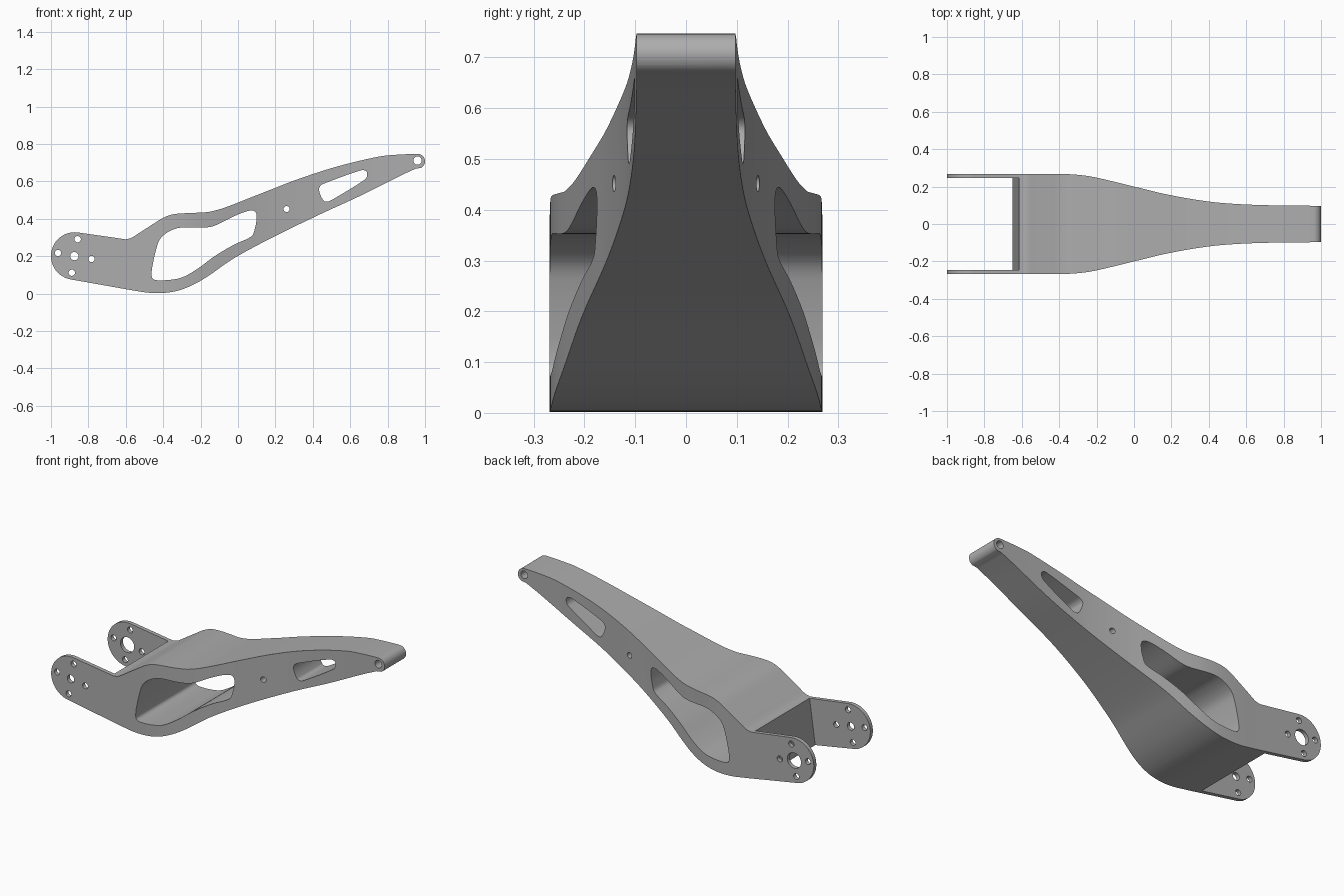
import bpy, bmesh, math
from mathutils import Vector
from mathutils.geometry import interpolate_bezier

if "Cube" in bpy.data.objects:
    bpy.data.objects.remove(bpy.data.objects["Cube"])

metal = bpy.data.materials.new("grey metal")
metal.use_nodes = True
grey = (0.42, 0.42, 0.42, 1)
metal.diffuse_color = grey
metal.node_tree.nodes["Principled BSDF"].inputs["Base Color"].default_value = grey


def smooth(points, closed=False, steps=6):
    """Smooth curve through the points, as a list of 2D points."""
    p = [Vector(q) for q in points]
    n = len(p)

    def tangent(i):
        if closed:
            return (p[(i + 1) % n] - p[i - 1]).normalized()
        return (p[min(i + 1, n - 1)] - p[max(i - 1, 0)]).normalized()

    out = []
    for i in range(n if closed else n - 1):
        a, b = p[i], p[(i + 1) % n]
        reach = (b - a).length / 3
        out += interpolate_bezier(a, a + tangent(i) * reach,
                                  b - tangent((i + 1) % n) * reach, b, steps + 1)[:-1]
    if not closed:
        out.append(p[-1])
    return [Vector(q[:2]) for q in out]


def arc(x, z, r, start, end, count=24):
    angles = [math.radians(start + (end - start) * i / count) for i in range(count + 1)]
    return [Vector((x + r * math.cos(a), z + r * math.sin(a))) for a in angles]


def extrude(name, outline, low, high, upright=False):
    """Prism along y from an x-z outline, or along z from an x-y outline."""
    place = (lambda q, d: (q[0], q[1], d)) if upright else (lambda q, d: (q[0], d, q[1]))
    bm = bmesh.new()
    face = bm.faces.new([bm.verts.new(place(q, low)) for q in outline])
    moved = bmesh.ops.extrude_face_region(bm, geom=[face])["geom"]
    shift = Vector(place((0, 0), high - low))
    bmesh.ops.translate(bm, vec=shift, verts=[v for v in moved if isinstance(v, bmesh.types.BMVert)])
    bmesh.ops.recalc_face_normals(bm, faces=bm.faces)
    mesh = bpy.data.meshes.new(name)
    bm.to_mesh(mesh)
    bm.free()
    mesh.materials.append(metal)
    obj = bpy.data.objects.new(name, mesh)
    bpy.context.collection.objects.link(obj)
    return obj


def combine(target, cutter, operation="DIFFERENCE"):
    cutter.hide_render = True
    mod = target.modifiers.new("cut", "BOOLEAN")
    mod.operation, mod.object, mod.solver = operation, cutter, "EXACT"
    bpy.context.view_layer.objects.active = target
    bpy.ops.object.modifier_apply(modifier=mod.name)
    bpy.data.objects.remove(cutter)


# Side outline: round ear end, humped top edge, rounded tip, curved underside
top_edge = smooth([(-.6, .29), (-.57, .298), (-.527, .325), (-.46, .368), (-.4, .405),
                   (-.355, .422), (-.31, .428), (-.205, .433), (-.15, .438), (-.07, .46),
                   (.115, .532), (.33, .615), (.54, .682), (.757, .733), (.86, .743), (.955, .747)])
underside = smooth([(.95, .668), (.864, .628), (.65, .521), (.435, .422), (.22, .318), (.06, .235),
                    (-.045, .174), (-.15, .1), (-.23, .052), (-.313, .018), (-.39, .004),
                    (-.473, .004), (-.58, .02)])
outline = (arc(-.873, .201, .127, 261, 82) + top_edge
           + arc(.96, .707, .04, 80, -60, 16) + underside)
arm = extrude("swing_arm", outline, -.4, .4)

# Plan outline: wide at the ears, narrowing to the tip
half = smooth([(-1.1, .268), (-.6, .268), (-.4, .268), (-.29, .262), (-.2, .248), (0, .2),
               (.19, .155), (.4, .12), (.565, .106), (.78, .099), (1.1, .097)])
plan = half + [Vector((q.x, -q.y)) for q in reversed(half)]
combine(arm, extrude("plan_cutter", plan, -.5, 1.2, True), "INTERSECT")

# Gap between the two ears, with a leaning end wall
gap = [(-1.2, -.2), (-.682, -.2), (-.585, .5), (-1.2, .5)]
combine(arm, extrude("gap_cutter", gap, -.245, .245))

# Large and small windows through the arm
large = [(-.462, .1), (-.457, .15), (-.43, .262), (-.41, .3), (-.365, .334), (-.31, .352),
         (-.18, .353), (-.125, .363), (-.02, .414), (.06, .443), (.092, .438), (.1, .405),
         (.088, .34), (.072, .306), (-.02, .262), (-.125, .2), (-.21, .137), (-.29, .09),
         (-.35, .075), (-.43, .071), (-.456, .08)]
small = [(.433, .555), (.443, .578), (.47, .592), (.655, .658), (.685, .655), (.69, .63),
         (.675, .607), (.5, .5), (.475, .491), (.455, .5)]
for name, points in (("large", large), ("small", small)):
    combine(arm, extrude(name + "_window_cutter", smooth(points, True, 5), -.5, .5))

# Pivot holes and ear bolt holes
holes = [(.96, .711, .022), (.26, .452, .016), (-.875, .2, .022)]
holes += [(-.873 + .091 * math.cos(a), .201 + .091 * math.sin(a), .017)
          for a in (math.radians(80 + 90 * k) for k in range(4))]
for x, z, r in holes:
    combine(arm, extrude("hole_cutter", arc(x, z, r, 0, 360)[:-1], -.5, .5))
# Wider axle hole in the rear ear
combine(arm, extrude("axle_cutter", arc(-.875, .2, .044, 0, 360, 32)[:-1], 0, .5))

bpy.ops.object.select_all(action="DESELECT")
arm.select_set(True)
bpy.context.view_layer.objects.active = arm
bpy.ops.object.shade_smooth_by_angle(angle=math.radians(30))
